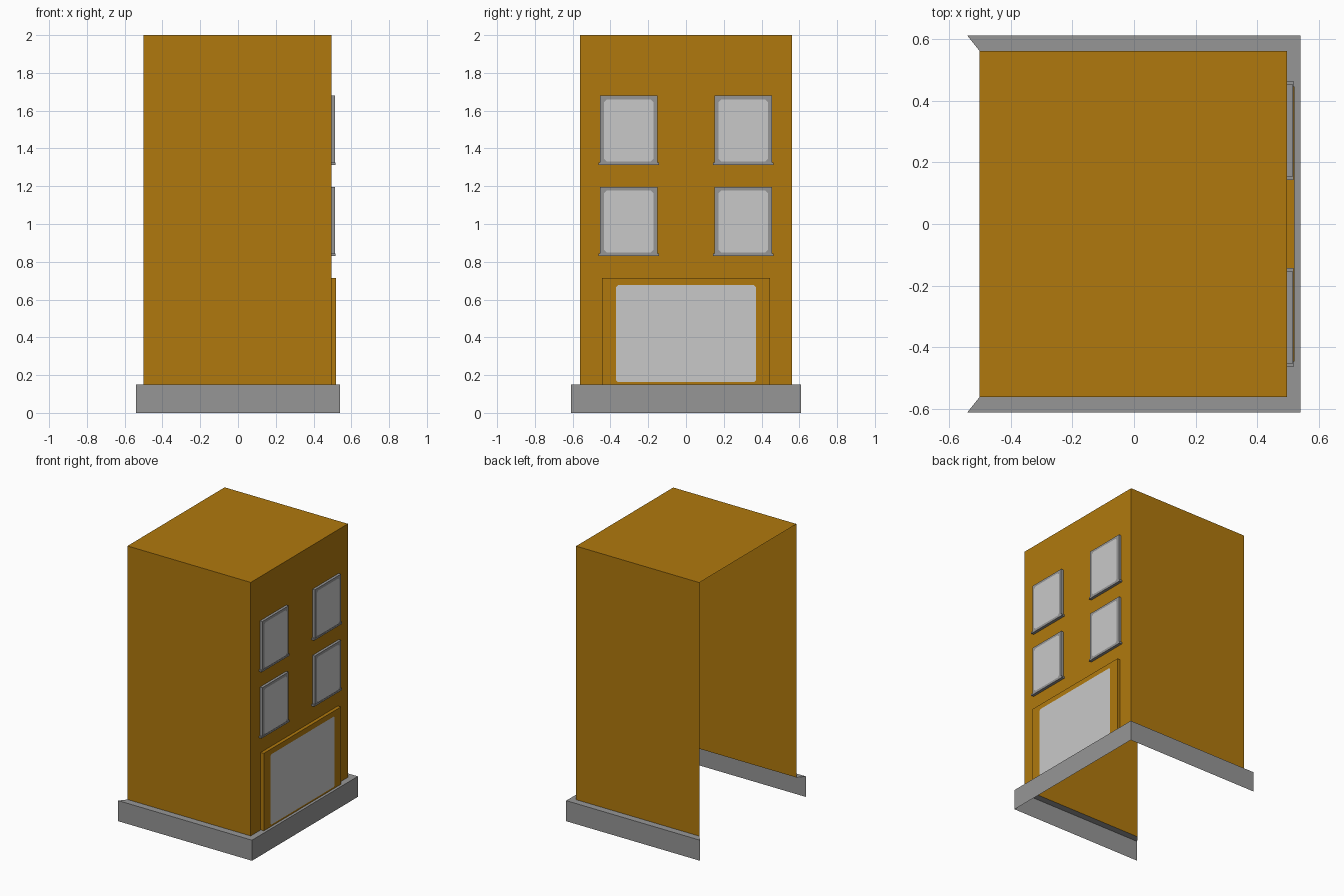
import bpy, bmesh
from mathutils import Vector

if "Cube" in bpy.data.objects:
    bpy.data.objects.remove(bpy.data.objects["Cube"])


def material(name, rgb):
    m = bpy.data.materials.new(name)
    m.diffuse_color = (*rgb, 1)
    m.use_nodes = True
    m.node_tree.nodes["Principled BSDF"].inputs["Base Color"].default_value = m.diffuse_color
    return m


OCHRE = material("ochre wall", (0.434, 0.191, 0.004))
GREY = material("grey stone", (0.305, 0.305, 0.305))
PALE = material("pale glass", (0.584, 0.584, 0.584))


def finish(bm, name, mat):
    me = bpy.data.meshes.new(name)
    bm.to_mesh(me)
    bm.free()
    me.materials.append(mat)
    ob = bpy.data.objects.new(name, me)
    bpy.context.collection.objects.link(ob)
    return ob


def box(name, lo, hi, mat, open_dirs=()):
    """Box between two corners, leaving out faces that point along open_dirs."""
    bm = bmesh.new()
    bmesh.ops.create_cube(bm, size=1)
    lo, hi = Vector(lo), Vector(hi)
    for v in bm.verts:
        v.co = Vector([l + (c + 0.5) * (h - l) for l, c, h in zip(lo, v.co, hi)])
    bm.normal_update()
    gone = [f for f in bm.faces if any(f.normal.dot(Vector(d)) > 0.9 for d in open_dirs)]
    bmesh.ops.delete(bm, geom=gone, context='FACES')
    return finish(bm, name, mat)


def pane(name, x, y0, y1, z0, z1, cut):
    """Flat glass face looking along +x, with clipped corners."""
    pts = [(y0 + cut, z0), (y1 - cut, z0), (y1, z0 + cut), (y1, z1 - cut),
           (y1 - cut, z1), (y0 + cut, z1), (y0, z1 - cut), (y0, z0 + cut)]
    bm = bmesh.new()
    bm.faces.new([bm.verts.new((x, y, z)) for y, z in pts])
    return finish(bm, name, PALE)


BACK, DOWN = (-1, 0, 0), (0, 0, -1)
WALL, BASE = 0.495, 0.15

# Building shell: open at the back and underneath
box("building_shell", (-0.5, -0.56, BASE), (WALL, 0.56, 2.0), OCHRE, (BACK, DOWN))

# Plinth: mitred skirt around three sides with a flat ledge
outer = [(-0.54, -0.61), (0.54, -0.61), (0.54, 0.61), (-0.54, 0.61)]
inner = [(-0.5, -0.56), (WALL, -0.56), (WALL, 0.56), (-0.5, 0.56)]
bm = bmesh.new()
low = [bm.verts.new((*p, 0)) for p in outer]
top = [bm.verts.new((*p, BASE)) for p in outer]
rim = [bm.verts.new((*p, BASE)) for p in inner]
for i in range(3):
    bm.faces.new((low[i], low[i + 1], top[i + 1], top[i]))
    bm.faces.new((top[i], top[i + 1], rim[i + 1], rim[i]))
finish(bm, "plinth", GREY)

# Shopfront surround and its large pane
box("shopfront_surround", (WALL, -0.445, BASE), (0.52, 0.445, 0.715), OCHRE, (BACK, DOWN))
pane("shopfront_glass", 0.5215, -0.37, 0.37, 0.163, 0.677, 0.01)

# Four windows: frame, sill and pane
for floor, z in (("lower", 0.83), ("upper", 1.313)):
    for side, y in (("left", -0.303), ("right", 0.303)):
        tag = f"{floor}_{side}"
        box(f"window_frame_{tag}", (WALL, y - 0.151, z + 0.013),
            (0.514, y + 0.151, z + 0.366), GREY, (BACK,))
        box(f"window_sill_{tag}", (WALL, y - 0.161, z),
            (0.516, y + 0.161, z + 0.013), GREY, (BACK,))
        pane(f"window_glass_{tag}", 0.5155, y - 0.13, y + 0.13, z + 0.018, z + 0.347, 0.014)
